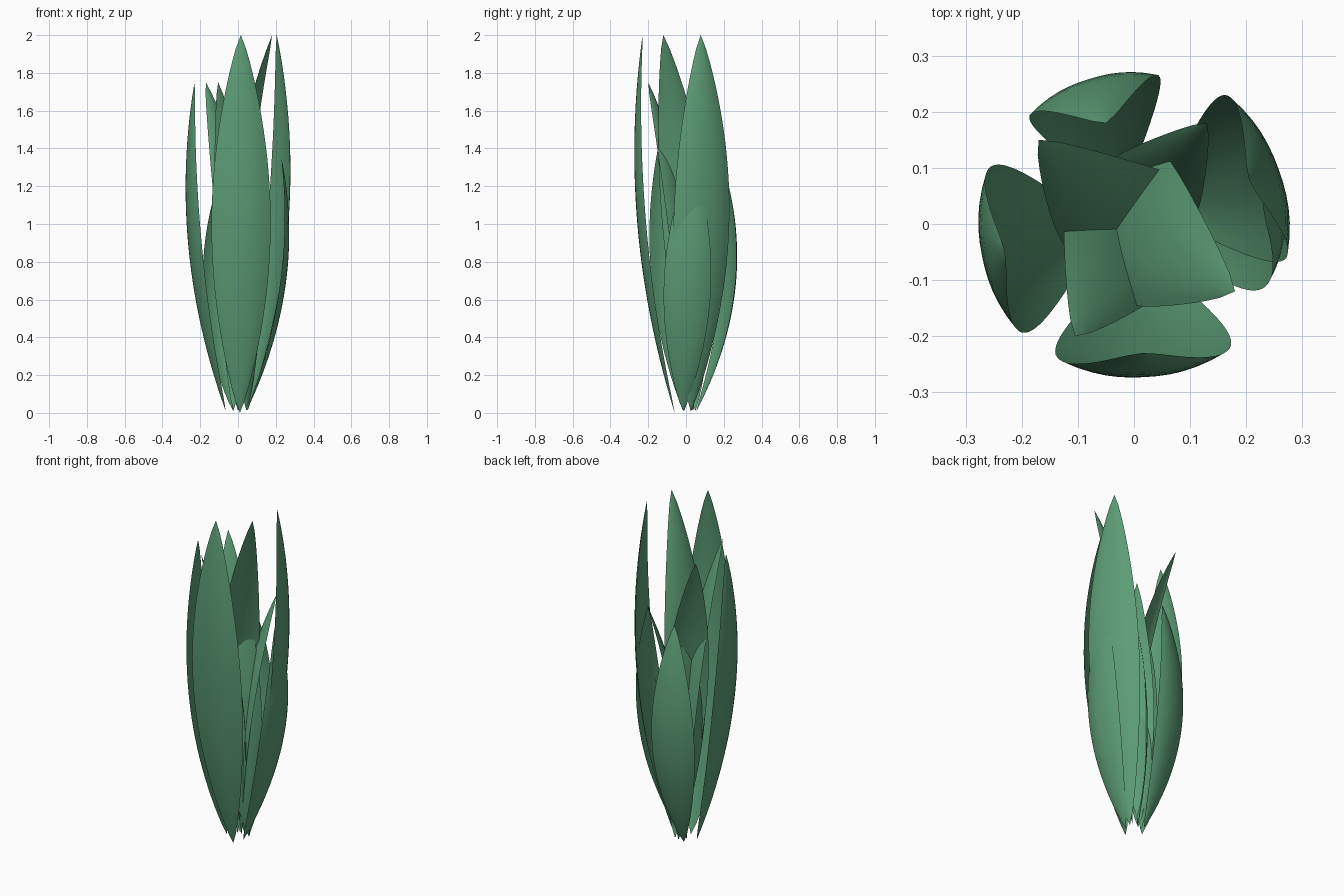
import bpy, bmesh
from math import sin, cos, pi, radians
from mathutils import Vector

cube = bpy.data.objects.get("Cube")
if cube:
    bpy.data.objects.remove(cube, do_unlink=True)

green = bpy.data.materials.new("leaf_green")
green.use_nodes = True
colour = (0.107, 0.335, 0.18, 1)
green.diffuse_color = colour
green.node_tree.nodes["Principled BSDF"].inputs["Base Color"].default_value = colour


def make_leaf(name, root, tip, facing, half_width, bow):
    """Bowed, cupped blade from root to tip, bulging towards the facing angle."""
    root, tip = Vector(root), Vector(tip)
    normal = Vector((cos(radians(facing)), sin(radians(facing)), 0))
    side = Vector((-normal.y, normal.x, 0))
    bm = bmesh.new()
    bmesh.ops.create_grid(bm, x_segments=12, y_segments=28, size=1)
    for v in bm.verts:
        u, t = v.co.x, (v.co.y + 1) / 2
        spread = max(sin(pi * t), 0) ** 0.8
        cup = 0.24 * half_width * spread * abs(u) ** 2.3
        v.co = (root.lerp(tip, t) + side * (u * half_width * spread)
                + normal * (bow * 4 * t * (1 - t) - cup))
    bmesh.ops.remove_doubles(bm, verts=bm.verts, dist=0.0005)
    bmesh.ops.recalc_face_normals(bm, faces=bm.faces)
    mesh = bpy.data.meshes.new(name)
    bm.to_mesh(mesh)
    bm.free()
    mesh.materials.append(green)
    for p in mesh.polygons:
        p.use_smooth = True
    obj = bpy.data.objects.new(name, mesh)
    bpy.context.collection.objects.link(obj)


# Outer leaves, cupped around the cluster
make_leaf("front_leaf", (0.01, -0.06, 0), (0.015, -0.23, 2), -87, 0.157, 0.112)
make_leaf("left_leaf", (0.05, 0.025, 0.01), (0.205, 0.078, 2), 20, 0.157, 0.125)
make_leaf("right_leaf", (-0.065, -0.01, 0.01), (-0.23, -0.05, 1.75), 191, 0.152, 0.11)
make_leaf("back_leaf", (-0.025, 0.055, 0.01), (-0.05, 0.18, 1.36), 107, 0.122, 0.14)
make_leaf("left_short_leaf", (0.045, -0.015, 0.01), (0.23, 0.03, 1.35), 0, 0.125, 0.115)

# Inner leaves, leaning outwards across the centre
make_leaf("inner_tall_leaf", (0.015, 0.05, 0.01), (0.18, -0.12, 2), 159, 0.138, 0.138)
make_leaf("inner_back_leaf", (0.045, 0.04, 0.01), (-0.17, 0.15, 1.75), -55, 0.12, 0.135)
make_leaf("inner_front_leaf", (-0.025, 0.03, 0.01), (-0.105, -0.2, 1.75), 56, 0.12, 0.115)
make_leaf("inner_short_leaf", (0, 0.035, 0.01), (0.13, 0.18, 1.43), 234, 0.095, 0.1)
